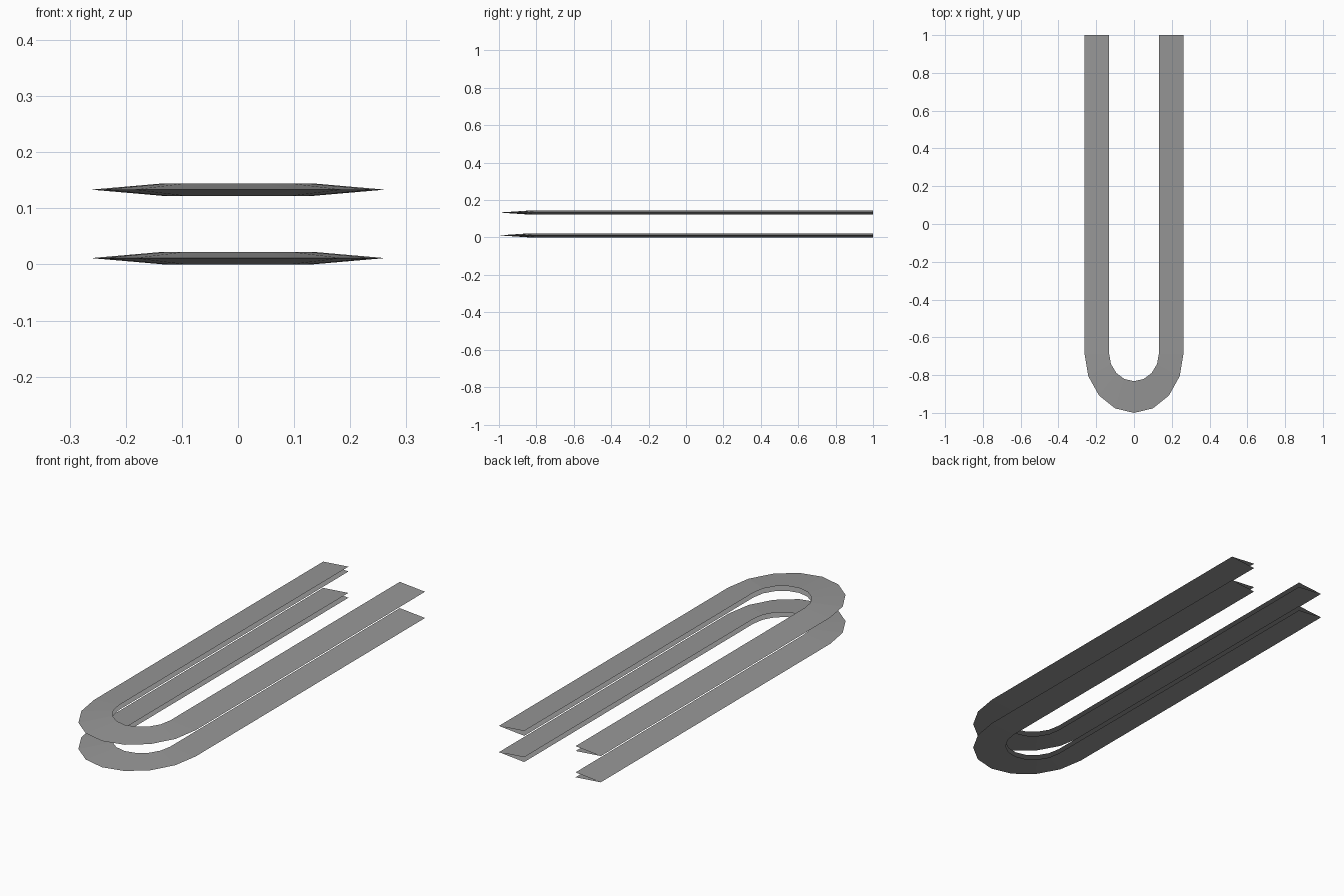
import bpy
import math

if "Cube" in bpy.data.objects:
    bpy.data.objects.remove(bpy.data.objects["Cube"])

THICK = 0.0225    # opening of the V section at the inner edge
SPACING = 0.122   # height between the two strips

# Dark grey for both strips
grey = bpy.data.materials.new("dark_grey")
grey.diffuse_color = (0.31, 0.31, 0.31, 1.0)
grey.use_nodes = True
grey.node_tree.nodes["Principled BSDF"].inputs["Base Color"].default_value = grey.diffuse_color


def u_path(half_width, bend_depth, bend_start=-0.685, segments=8):
    """U outline: straight leg, half-ellipse bend, straight leg."""
    pts = [(-half_width, 1.0)]
    for i in range(segments + 1):
        a = math.pi * i / segments
        pts.append((-half_width * math.cos(a),
                    bend_start - bend_depth * math.sin(a)))
    pts.append((half_width, 1.0))
    return pts


def u_strip(name, z):
    """Sharp outer rim with an upper and a lower sheet, open on the inside."""
    outer = u_path(0.262, 0.315)
    inner = u_path(0.132, 0.147)
    n = len(outer)
    rows = [(inner, z + THICK), (outer, z + THICK / 2), (inner, z)]
    verts = [(x, y, h) for path, h in rows for x, y in path]
    faces = []
    for r in range(2):
        for i in range(n - 1):
            a, b = r * n + i, (r + 1) * n + i
            faces.append((a, b, b + 1, a + 1))
    mesh = bpy.data.meshes.new(name)
    mesh.from_pydata(verts, [], faces)
    mesh.materials.append(grey)
    mesh.update()
    obj = bpy.data.objects.new(name, mesh)
    bpy.context.collection.objects.link(obj)
    return obj


# Two identical stacked strips
u_strip("lower_strip", 0.0)
u_strip("upper_strip", SPACING)
